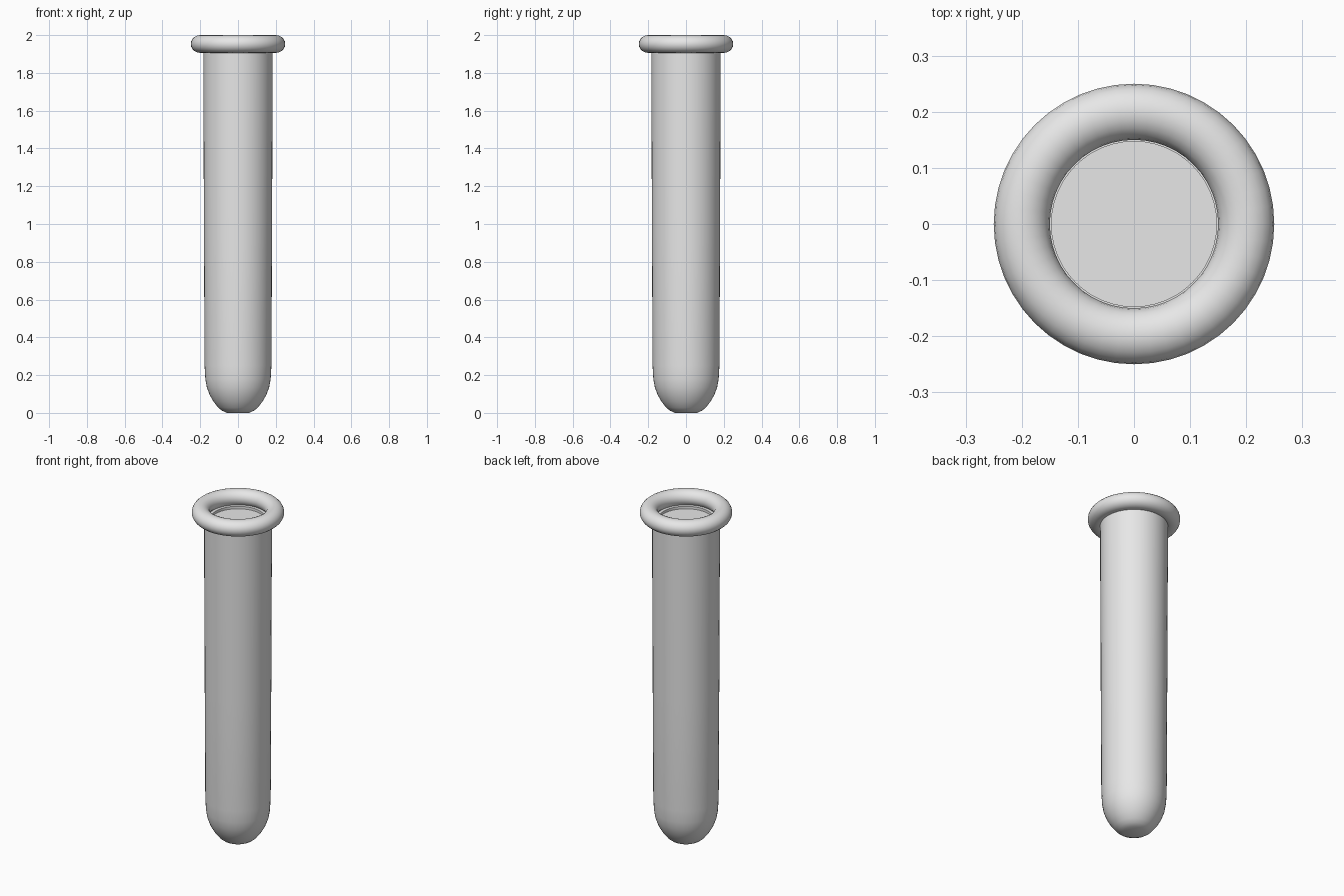
import bpy
import bmesh
import math
from mathutils import Matrix

if "Cube" in bpy.data.objects:
    bpy.data.objects.remove(bpy.data.objects["Cube"], do_unlink=True)

SEGMENTS = 48

grey = bpy.data.materials.new("light grey")
grey.use_nodes = True
colour = (0.8, 0.8, 0.8, 1)
grey.diffuse_color = colour
grey.node_tree.nodes["Principled BSDF"].inputs["Base Color"].default_value = colour


def lathe(name, profile, closed=False):
    """Revolve (radius, height) points around the z axis."""
    bm = bmesh.new()
    verts = [bm.verts.new((r, 0, z)) for r, z in profile]
    edges = [bm.edges.new(pair) for pair in zip(verts, verts[1:])]
    if closed:
        edges.append(bm.edges.new((verts[-1], verts[0])))
    bmesh.ops.spin(bm, geom=verts + edges, cent=(0, 0, 0), axis=(0, 0, 1),
                   angle=math.tau, steps=SEGMENTS)
    bmesh.ops.remove_doubles(bm, verts=bm.verts, dist=0.0001)
    bmesh.ops.recalc_face_normals(bm, faces=bm.faces)
    mesh = bpy.data.meshes.new(name)
    bm.to_mesh(mesh)
    bm.free()
    mesh.materials.append(grey)
    obj = bpy.data.objects.new(name, mesh)
    bpy.context.collection.objects.link(obj)
    bpy.ops.object.select_all(action="DESELECT")
    obj.select_set(True)
    bpy.context.view_layer.objects.active = obj
    bpy.ops.object.shade_smooth_by_angle(angle=math.radians(40))
    return obj


# Tube: rounded foot, slightly tapered wall, shallow recess under the rim
lathe("tube_body", [
    (0, 0.005), (0.06, 0.005), (0.085, 0.012), (0.105, 0.028),
    (0.13, 0.06), (0.15, 0.095), (0.165, 0.135), (0.173, 0.18),
    (0.177, 0.25), (0.18, 0.9), (0.184, 1.92),
    (0.147, 1.92), (0.147, 1.905), (0, 1.905),
])

# Rolled rim around the mouth
steps = 20
angles = [math.tau * i / steps for i in range(steps)]
lathe("rolled_rim", [(0.2 + 0.05 * math.cos(a), 1.953 + 0.047 * math.sin(a))
                     for a in angles], closed=True)

# Rest the foot on the ground
foot = bpy.data.objects["tube_body"].data
for v in foot.vertices:
    if v.co.z < 0.01:
        v.co.z = 0
